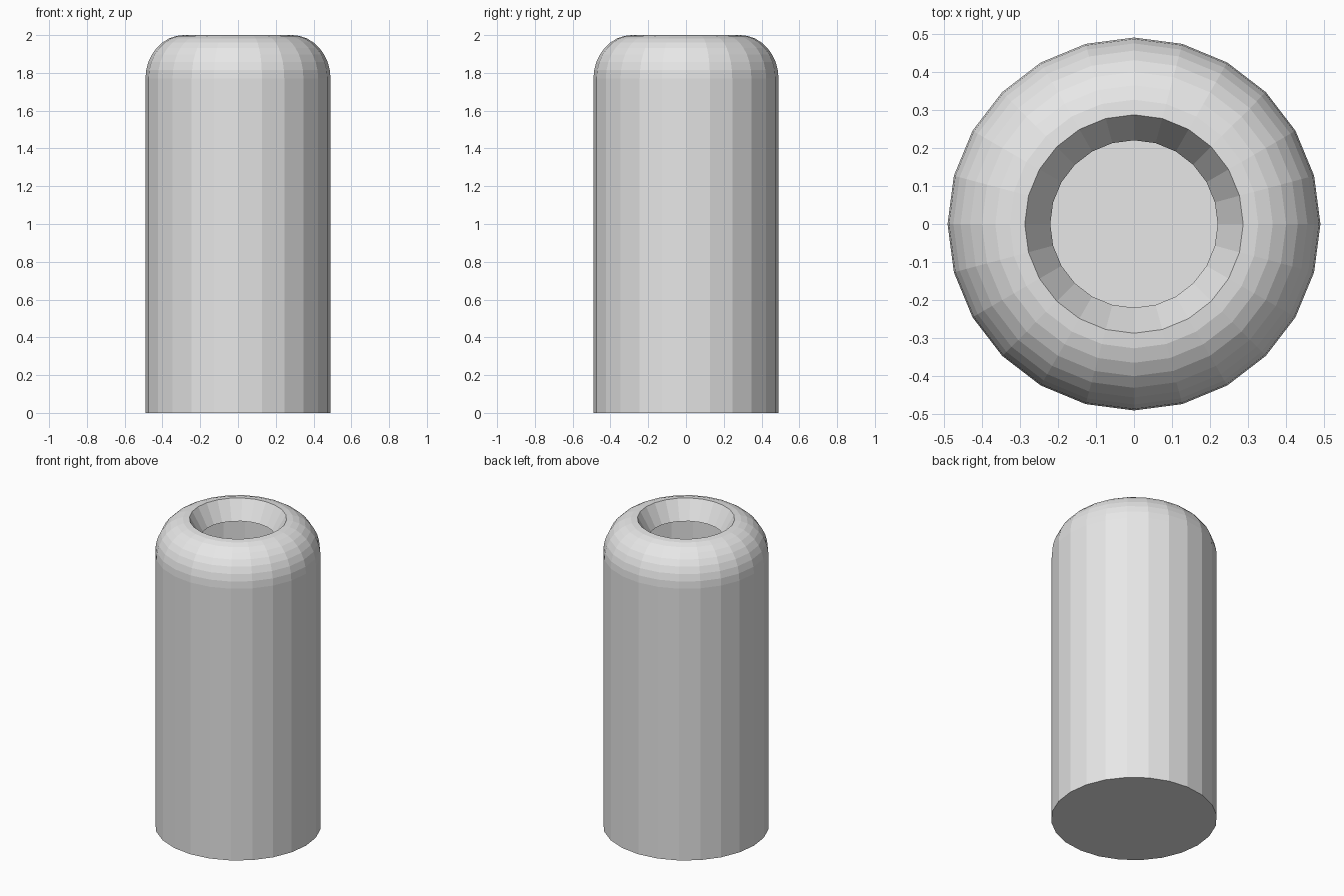
import bpy
import bmesh
import math

old = bpy.data.objects.get("Cube")
if old:
    bpy.data.objects.remove(old, do_unlink=True)

SIDES = 24
RADIUS = 0.49
LIP = 0.287
SHOULDER = 1.77
SEAM = 1.6
TOP = 2.0

grey = bpy.data.materials.new("light grey")
grey.use_nodes = True
grey.diffuse_color = (0.8, 0.8, 0.8, 1)
grey.node_tree.nodes["Principled BSDF"].inputs["Base Color"].default_value = (0.8, 0.8, 0.8, 1)


def lathe(name, profile, cap_start=False, cap_end=False):
    """Turn a (radius, height) profile around z, with flat facets."""
    bm = bmesh.new()
    rings = []
    for r, z in profile:
        rings.append([bm.verts.new((r * math.cos(math.tau * i / SIDES),
                                    r * math.sin(math.tau * i / SIDES), z))
                      for i in range(SIDES)])
    for low, high in zip(rings, rings[1:]):
        for i in range(SIDES):
            j = (i + 1) % SIDES
            bm.faces.new((low[i], low[j], high[j], high[i]))
    if cap_start:
        bm.faces.new(rings[0][::-1])
    if cap_end:
        bm.faces.new(rings[-1])
    mesh = bpy.data.meshes.new(name)
    bm.to_mesh(mesh)
    bm.free()
    mesh.materials.append(grey)
    obj = bpy.data.objects.new(name, mesh)
    bpy.context.collection.objects.link(obj)
    return obj


# Closed main cylinder; its top is the floor seen through the opening
lathe("body", [(RADIUS, 0), (RADIUS, SEAM)], cap_start=True, cap_end=True)

# Straight collar between the body and the rounded top
lathe("collar", [(RADIUS, SEAM), (RADIUS, SHOULDER)])

# Rounded shoulder, then a tapered lip turned down into the opening
STEPS = 8
dome = []
for k in range(STEPS + 1):
    a = math.pi / 2 * k / STEPS
    dome.append((LIP + (RADIUS - LIP) * math.cos(a),
                 SHOULDER + (TOP - SHOULDER) * math.sin(a)))
lathe("rounded_top", dome)
lathe("inner_lip", [(LIP, TOP), (0.22, 1.88)])
